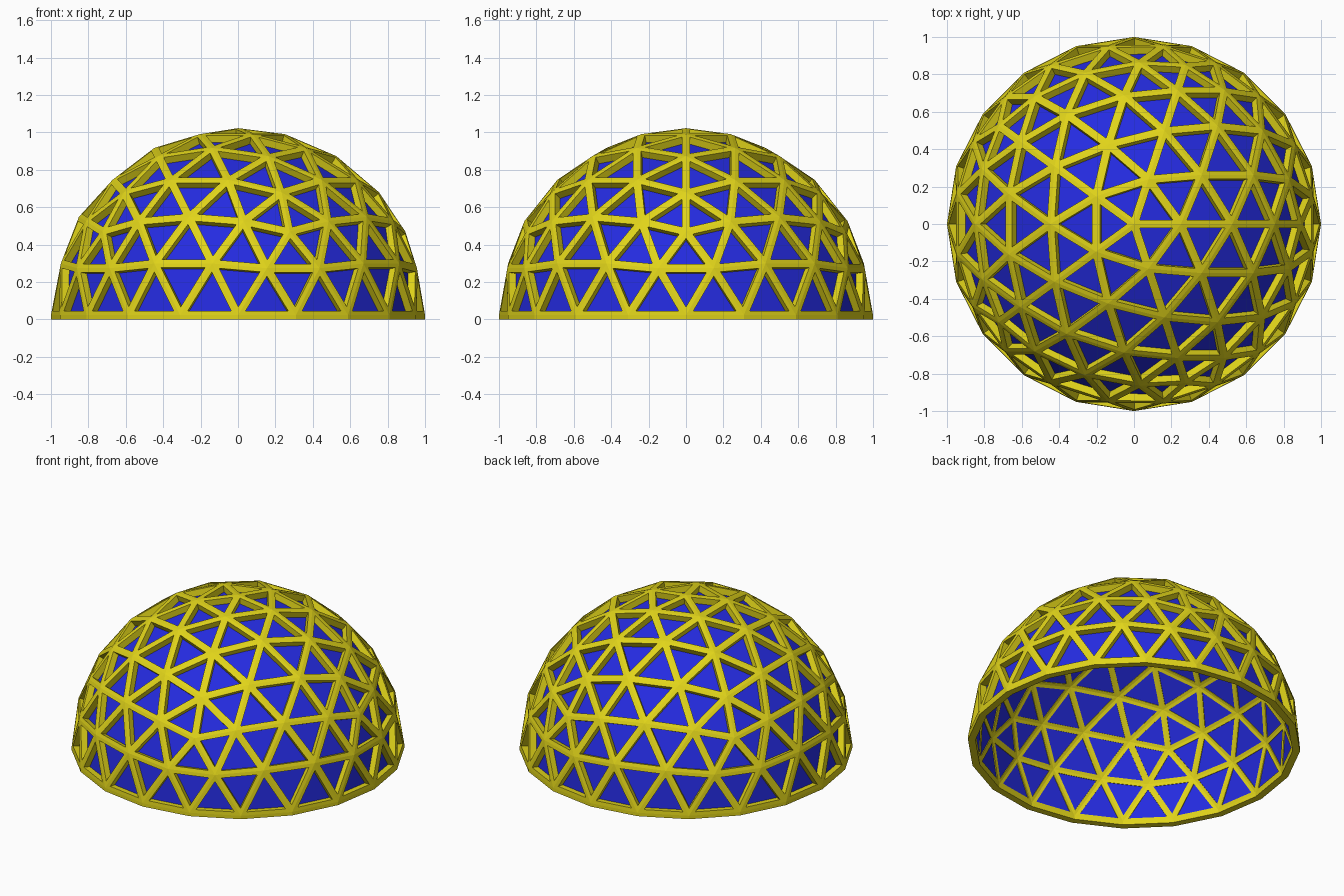
import bpy, bmesh
from mathutils import Vector

if "Cube" in bpy.data.objects:
    bpy.data.objects.remove(bpy.data.objects["Cube"])

HALF = 0.0225     # half the strut width
DEPTH = 0.045     # strut thickness towards the centre
FREQ = 4          # subdivisions of each icosahedron edge


def material(name, colour):
    m = bpy.data.materials.new(name)
    m.diffuse_color = (*colour, 1)
    m.use_nodes = True
    m.node_tree.nodes["Principled BSDF"].inputs["Base Color"].default_value = m.diffuse_color
    return m


def make_object(name, bm, mat):
    bmesh.ops.remove_doubles(bm, verts=bm.verts[:], dist=0.0004)
    mesh = bpy.data.meshes.new(name)
    bm.to_mesh(mesh)
    bm.free()
    mesh.materials.append(mat)
    ob = bpy.data.objects.new(name, mesh)
    ob.location.z = HALF
    bpy.context.collection.objects.link(ob)
    return ob


def add_face(bm, *points):
    return bm.faces.new([bm.verts.new(p) for p in points])


# Upper half of an icosahedron split into equal flat steps, pushed to the sphere
def dome_triangles():
    ico = bmesh.new()
    bmesh.ops.create_icosphere(ico, subdivisions=1, radius=1)
    tris = []
    for f in ico.faces:
        a, b, c = [v.co.copy() for v in f.verts]

        def pt(i, j):
            return (a + (b - a) * i / FREQ + (c - a) * j / FREQ).normalized()
        for i in range(FREQ):
            for j in range(FREQ - i):
                tris.append((pt(i, j), pt(i + 1, j), pt(i, j + 1)))
                if i + j < FREQ - 1:
                    tris.append((pt(i + 1, j), pt(i + 1, j + 1), pt(i, j + 1)))
    ico.free()
    return [t for t in tris if sum(p.z for p in t) > 0.01]


# Corners of a triangle moved inwards so each side shifts by HALF
def inset(tri):
    a, b, c = tri
    la, lb, lc = (b - c).length, (c - a).length, (a - b).length
    per = la + lb + lc
    centre = (a * la + b * lb + c * lc) / per
    radius = (b - a).cross(c - a).length / per
    return [p.lerp(centre, HALF / radius) for p in tri]


frame, panels, ring = bmesh.new(), bmesh.new(), bmesh.new()
scale = 1 - DEPTH
drop = Vector((0, 0, -HALF))

for tri in dome_triangles():
    normal = (tri[1] - tri[0]).cross(tri[2] - tri[0]).normalized()
    hole = inset(tri)
    hole_in = [p - normal * DEPTH for p in hole]
    tri_in = [p * scale for p in tri]
    for k in range(3):
        n = (k + 1) % 3
        # Strut: outer face, wall of the opening, inner face
        add_face(frame, tri[k], tri[n], hole[n], hole[k])
        add_face(frame, hole[k], hole[n], hole_in[n], hole_in[k])
        add_face(frame, hole_in[k], hole_in[n], tri_in[n], tri_in[k])
        # Lower half of the base strut
        if abs(tri[k].z) < 1e-4 and abs(tri[n].z) < 1e-4:
            a, b, ai, bi = tri[k], tri[n], tri_in[k], tri_in[n]
            add_face(ring, b, a, a + drop, b + drop)
            add_face(ring, b + drop, a + drop, ai + drop, bi + drop)
            add_face(ring, ai, bi, bi + drop, ai + drop)
            add_face(ring, a, b, bi, ai)
    # Panel set near the inner side of its opening
    add_face(panels, *[p.lerp(q, 0.9) for p, q in zip(hole, hole_in)])

yellow = material("strut yellow", (0.75, 0.66, 0.01))
blue = material("panel blue", (0.018, 0.024, 0.75))
make_object("strut_frame", frame, yellow)
make_object("base_ring", ring, yellow)
make_object("triangle_panels", panels, blue)
